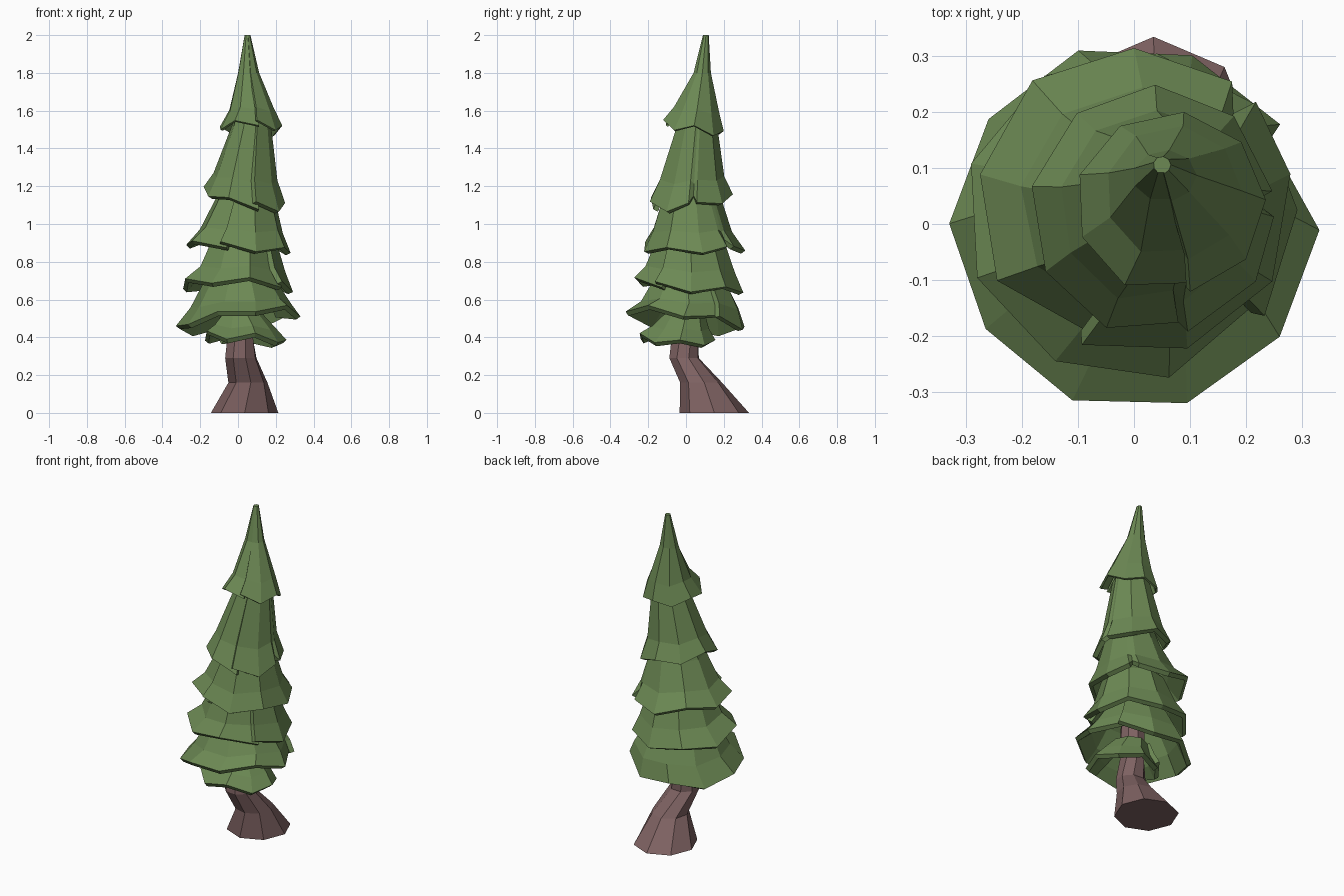
import bpy, math, random

cube = bpy.data.objects.get("Cube")
if cube:
    bpy.data.objects.remove(cube, do_unlink=True)
random.seed(7)


def material(name, color):
    mat = bpy.data.materials.new(name)
    mat.use_nodes = True
    mat.diffuse_color = (*color, 1)
    mat.node_tree.nodes["Principled BSDF"].inputs["Base Color"].default_value = (*color, 1)
    return mat


needle_green = material("needle green", (0.15, 0.25, 0.088))
bark_brown = material("bark brown", (0.21, 0.122, 0.122))


def add_object(name, verts, faces, mat):
    mesh = bpy.data.meshes.new(name)
    mesh.from_pydata(verts, [], faces)
    mesh.materials.append(mat)
    obj = bpy.data.objects.new(name, mesh)
    bpy.context.collection.objects.link(obj)
    return obj


def ring_point(ring, angle, scale=1.0):
    """Point on an ellipse given as (x min, x max, y min, y max, z)."""
    x0, x1, y0, y1, z = ring
    return [(x0 + x1) / 2 + (x1 - x0) / 2 * scale * math.cos(angle),
            (y0 + y1) / 2 + (y1 - y0) / 2 * scale * math.sin(angle), z]


def strip_faces(columns, rows, closed):
    """Quads between rows listed from bottom to top, facing outward."""
    faces = []
    for r in range(rows - 1):
        for c in range(columns if closed else columns - 1):
            d = (c + 1) % columns
            faces.append((r * columns + c, r * columns + d,
                          (r + 1) * columns + d, (r + 1) * columns + c))
    return faces


# Crooked trunk with a flared foot
def build_trunk(rings, sides=8):
    verts = [ring_point(ring, math.tau * c / sides + 0.15 * r, 1.02)
             for r, ring in enumerate(rings) for c in range(sides)]
    faces = strip_faces(sides, len(rings), True)
    faces.append(tuple(reversed(range(sides))))
    faces.append(tuple(range(len(verts) - sides, len(verts))))
    add_object("trunk", verts, faces, bark_brown)


# One skirt of branches: a wrapped sheet whose loose end tucks under its start
def build_skirt(name, rings, tilt, seam, notches=(), sides=9, tip=False):
    start = math.radians(seam)
    angles = [(start + math.tau * c / sides, False) for c in range(sides)]
    angles.append((start + math.tau + 0.1, False))
    for notch in notches:
        a = start + (math.radians(notch) - start) % math.tau
        angles = [p for p in angles if abs(p[0] - a) > 0.2]
        angles += [(a - 0.1, False), (a, True), (a + 0.1, False)]
    angles.sort()
    wave = [(-1) ** c * 0.016 + random.uniform(-0.01, 0.01) for c in range(len(angles))]
    verts = []
    for r, ring in enumerate(rings):
        weight = max(0, 1 - r * 0.55)
        for c, (a, notched) in enumerate(angles):
            scale = 1.03 + random.uniform(-0.025, 0.025)
            if c == len(angles) - 1:
                scale *= 0.91
            if notched and r == 0:
                # The notch climbs most of the way up the flared hem
                ring_here = [0.3 * low + 0.7 * high for low, high in zip(ring, rings[1])]
            else:
                ring_here = ring
            p = ring_point(ring_here, a, scale)
            p[2] += weight * (tilt[0] * math.cos(a) + tilt[1] * math.sin(a) + wave[c])
            verts.append(p)
    count = len(angles)
    faces = strip_faces(count, len(rings), False)
    if tip:
        for p in verts[-count:]:
            p[2] = rings[-1][4]
        faces.append(tuple(range(len(verts) - count, len(verts))))
    obj = add_object(name, verts, faces, needle_green)
    shell = obj.modifiers.new("thickness", "SOLIDIFY")
    shell.thickness = 0.012 if tip else 0.028
    shell.offset = -1


build_trunk([(-0.14, 0.21, -0.03, 0.33, 0),
             (-0.05, 0.155, -0.03, 0.19, 0.16),
             (-0.07, 0.10, -0.09, 0.07, 0.29),
             (-0.06, 0.08, -0.08, 0.07, 0.42),
             (-0.05, 0.08, -0.06, 0.08, 0.75)])

build_skirt("bottom_skirt",
            [(-0.18, 0.25, -0.25, 0.15, 0.395),
             (-0.13, 0.20, -0.18, 0.12, 0.45),
             (-0.09, 0.13, -0.12, 0.10, 0.52)],
            (-0.015, -0.015), 125)
build_skirt("second_skirt",
            [(-0.32, 0.315, -0.32, 0.31, 0.49),
             (-0.24, 0.27, -0.24, 0.28, 0.57),
             (-0.17, 0.20, -0.18, 0.21, 0.70),
             (-0.07, 0.11, -0.08, 0.11, 0.80)],
            (0.04, -0.045), 35, sides=10)
build_skirt("third_skirt",
            [(-0.29, 0.29, -0.27, 0.30, 0.675),
             (-0.21, 0.24, -0.21, 0.25, 0.76),
             (-0.15, 0.20, -0.16, 0.20, 0.91),
             (-0.07, 0.12, -0.08, 0.12, 1.0)],
            (-0.015, -0.03), -38)
build_skirt("fourth_skirt",
            [(-0.27, 0.27, -0.23, 0.31, 0.885),
             (-0.20, 0.23, -0.18, 0.24, 0.97),
             (-0.12, 0.19, -0.13, 0.18, 1.13),
             (-0.06, 0.13, -0.06, 0.13, 1.28)],
            (-0.02, 0), -110, notches=(45,))
build_skirt("fifth_skirt",
            [(-0.18, 0.24, -0.20, 0.24, 1.13),
             (-0.13, 0.20, -0.14, 0.20, 1.24),
             (-0.03, 0.17, -0.05, 0.16, 1.52),
             (0.01, 0.11, 0.01, 0.12, 1.66)],
            (-0.04, 0.015), -72, notches=(4,))
build_skirt("top_skirt",
            [(-0.10, 0.23, -0.12, 0.195, 1.505),
             (-0.05, 0.19, -0.06, 0.17, 1.60),
             (0.0, 0.11, 0.04, 0.13, 1.80),
             (0.035, 0.065, 0.09, 0.12, 2.0)],
            (0, -0.025), -78, tip=True)
